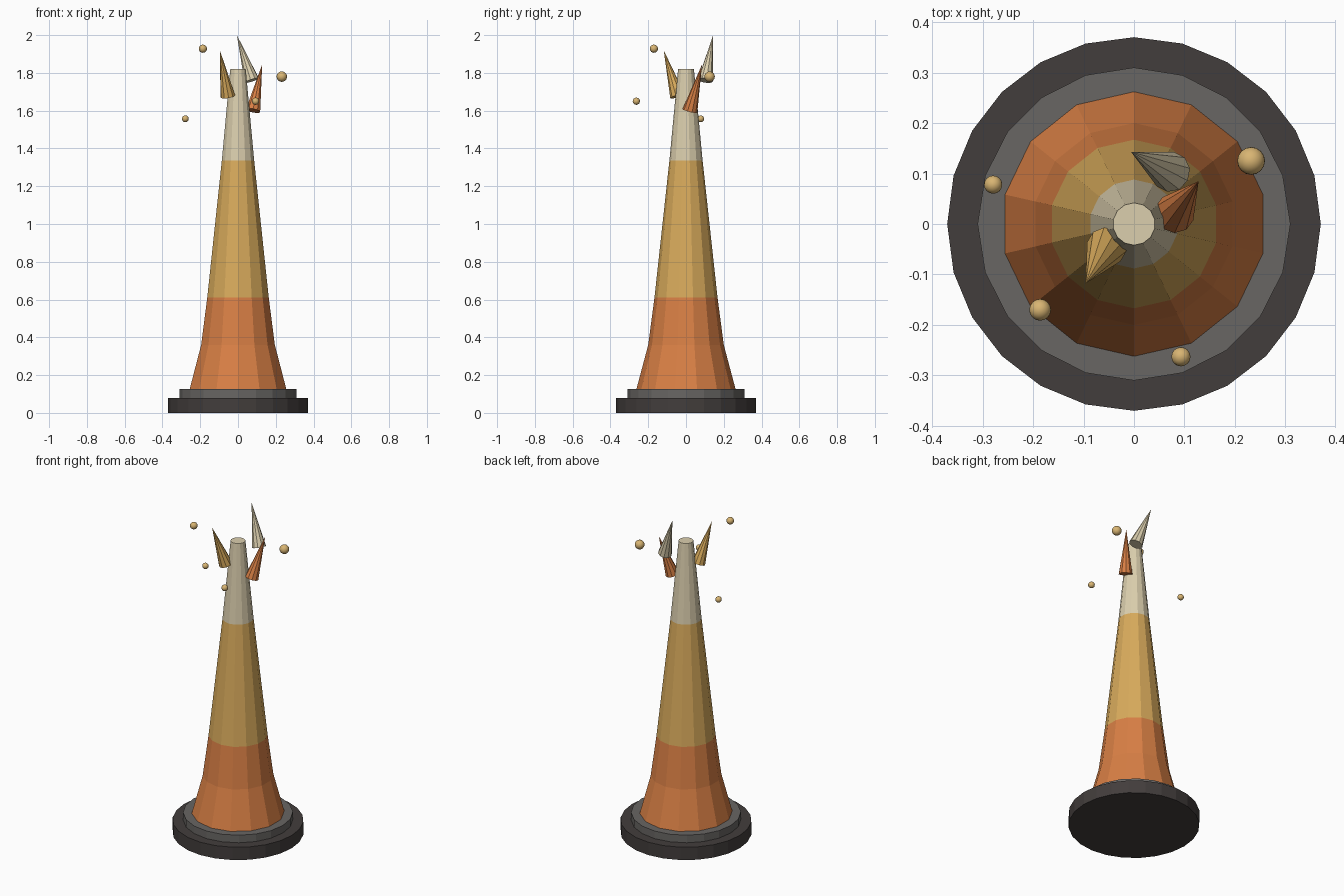
import bpy, bmesh, math
from mathutils import Vector, Matrix

if "Cube" in bpy.data.objects:
    bpy.data.objects.remove(bpy.data.objects["Cube"])


def material(name, r, g, b):
    lin = [c / 12.92 if c <= 0.04045 else ((c + 0.055) / 1.055) ** 2.4 for c in (r, g, b)]
    m = bpy.data.materials.new(name)
    m.diffuse_color = (*lin, 1)
    m.use_nodes = True
    m.node_tree.nodes["Principled BSDF"].inputs["Base Color"].default_value = m.diffuse_color
    return m


CHARCOAL = material("charcoal", 0.26, 0.24, 0.235)
GREY = material("grey", 0.41, 0.40, 0.39)
ORANGE = material("orange", 0.85, 0.50, 0.27)
YELLOW = material("golden yellow", 0.85, 0.67, 0.36)
CREAM = material("cream", 0.86, 0.81, 0.68)
SPARK = material("pale gold", 0.85, 0.71, 0.45)


def finish(name, bm, mats, smooth=False):
    bmesh.ops.recalc_face_normals(bm, faces=bm.faces)
    me = bpy.data.meshes.new(name)
    for f in bm.faces:
        f.smooth = smooth
    bm.to_mesh(me)
    bm.free()
    for m in mats:
        me.materials.append(m)
    ob = bpy.data.objects.new(name, me)
    bpy.context.collection.objects.link(ob)
    return ob


def lathe(name, profile, sides, mats, band=lambda z: 0):
    """Closed faceted turning; first corner points to +y."""
    bm = bmesh.new()
    rings = []
    for r, z in profile:
        rings.append([bm.verts.new((r * math.sin(a), r * math.cos(a), z))
                      for a in (2 * math.pi * i / sides for i in range(sides))])
    for lo, hi in zip(rings, rings[1:]):
        for i in range(sides):
            j = (i + 1) % sides
            bm.faces.new((lo[i], lo[j], hi[j], hi[i]))
    bm.faces.new(rings[0])
    bm.faces.new(rings[-1])
    for f in bm.faces:
        f.material_index = band(f.calc_center_median().z)
    return finish(name, bm, mats)


def flame(name, base, tip, mat, radius=0.04, sides=10):
    base, tip = Vector(base), Vector(tip)
    axis = tip - base
    bm = bmesh.new()
    place = Matrix.Translation((base + tip) / 2) @ axis.to_track_quat('Z', 'Y').to_matrix().to_4x4()
    bmesh.ops.create_cone(bm, cap_ends=True, segments=sides, radius1=radius, radius2=0,
                          depth=axis.length, matrix=place)
    return finish(name, bm, [mat])


# Stepped foot
lathe("base_disc", [(0.37, 0), (0.37, 0.08)], 24, [CHARCOAL])
lathe("base_ring", [(0.31, 0.08), (0.31, 0.127)], 20, [GREY])

# Tapered body, coloured in three bands by height
lathe("tapered_body",
      [(0.262, 0.127), (0.2, 0.36), (0.167, 0.61), (0.088, 1.335), (0.042, 1.82)],
      14, [ORANGE, YELLOW, CREAM], lambda z: 0 if z < 0.61 else 1 if z < 1.335 else 2)

# Tilted flame tips around the top
flame("flame_left", (-0.054, -0.045, 1.677), (-0.096, -0.118, 1.92), YELLOW)
flame("flame_right", (0.08, 0.021, 1.6), (0.128, 0.085, 1.845), ORANGE)
flame("flame_back", (0.073, 0.103, 1.76), (-0.006, 0.143, 2.0), CREAM)

# Floating sparks
for i, (x, y, z, r) in enumerate([(0.232, 0.125, 1.78, 0.0275), (-0.186, -0.17, 1.928, 0.0215),
                                  (-0.279, 0.078, 1.557, 0.018), (0.093, -0.263, 1.65, 0.019)]):
    bm = bmesh.new()
    bmesh.ops.create_uvsphere(bm, u_segments=16, v_segments=12, radius=r,
                              matrix=Matrix.Translation((x, y, z)))
    finish(f"spark_{i + 1}", bm, [SPARK], True)
